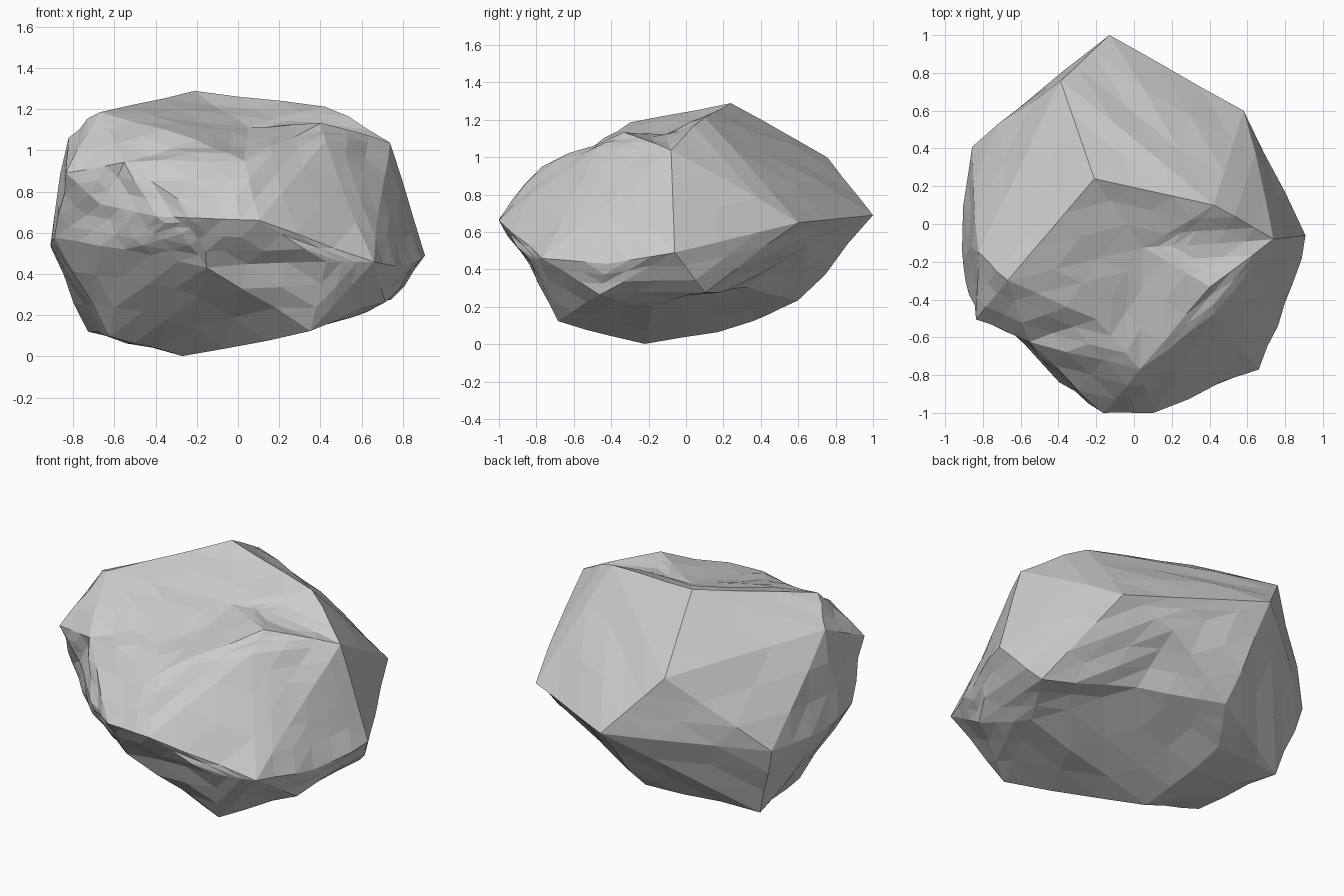
import bpy, bmesh, random
from mathutils import Vector

if "Cube" in bpy.data.objects:
    bpy.data.objects.remove(bpy.data.objects["Cube"])

random.seed(4)

# Outstanding corners of the boulder
corners = [
    # top ridge and upper rim
    (-.21, .24, 1.29), (-.39, .76, 1.0), (.42, .10, 1.21), (.74, -.08, 1.04),
    (-.67, -.30, 1.19), (-.82, -.15, 1.06),
    # front shelf
    (.40, -.33, 1.12), (-.20, -.50, 1.04), (.42, -.47, 1.04), (.03, -.77, .95),
    # widest belt
    (-.13, 1.0, .69), (.58, .60, .65), (.91, -.06, .49), (-.86, .41, .55),
    (-.91, -.06, .53), (.65, -.76, .46), (.69, -.35, .80), (-.16, -1.0, .67),
    (.10, -1.0, .66), (.80, -.42, .43), (.43, -.84, .46),
    # front left knob
    (-.83, -.50, .89), (-.39, -.83, .68), (-.88, -.30, .58),
    # underside
    (-.72, .33, .13), (-.15, .60, .23), (.35, -.68, .13), (.71, -.46, .27),
    (.74, .10, .28), (-.27, -.22, 0), (-.62, -.19, .10), (-.30, .36, .12),
]
# Corners lying in hollows or along low creases
hollows = [
    (.05, -.12, 1.10), (.28, -.11, 1.11),                 # shelf
    (-.55, -.62, .94), (-.55, -.62, .52), (-.66, -.54, .74), (-.27, -.88, .60),
    (-.15, -.83, .44),                                    # knob and front
    (.26, .64, .53), (.25, .33, .31), (.58, -.18, .21),   # under the back
]
points = [Vector(c) for c in corners + hollows]
centre = Vector((0, 0, .62))
size = Vector((.9, 1.0, .65))

# Connect the corners by hulling a rounder copy, so hollows stay possible
bm = bmesh.new()
key = bm.verts.layers.int.new("key")
for i, p in enumerate(points):
    d = p - centre
    d = Vector((d.x / size.x, d.y / size.y, d.z / size.z))
    d *= d.length ** (-.6 if i < len(corners) else -1)
    v = bm.verts.new(d)
    v[key] = i
bmesh.ops.convex_hull(bm, input=bm.verts[:])
for v in [v for v in bm.verts if not v.link_faces]:
    bm.verts.remove(v)
for v in bm.verts:
    v.co = points[v[key]]

# Chip the facets into smaller, slightly uneven planes
old = set(bm.verts)
bmesh.ops.subdivide_edges(bm, edges=bm.edges[:], cuts=2, use_grid_fill=True)
bm.normal_update()
for v in bm.verts:
    if v not in old:
        v.co += v.normal * random.uniform(-.006, .016)
        v.co.x = max(-.91, min(.91, v.co.x))
        v.co.y = max(-1, min(1, v.co.y))
        v.co.z = max(v.co.z, 0)
bmesh.ops.triangulate(bm, faces=bm.faces[:])
bmesh.ops.recalc_face_normals(bm, faces=bm.faces[:])

mesh = bpy.data.meshes.new("boulder")
bm.to_mesh(mesh)
bm.free()
bpy.context.collection.objects.link(bpy.data.objects.new("boulder", mesh))
